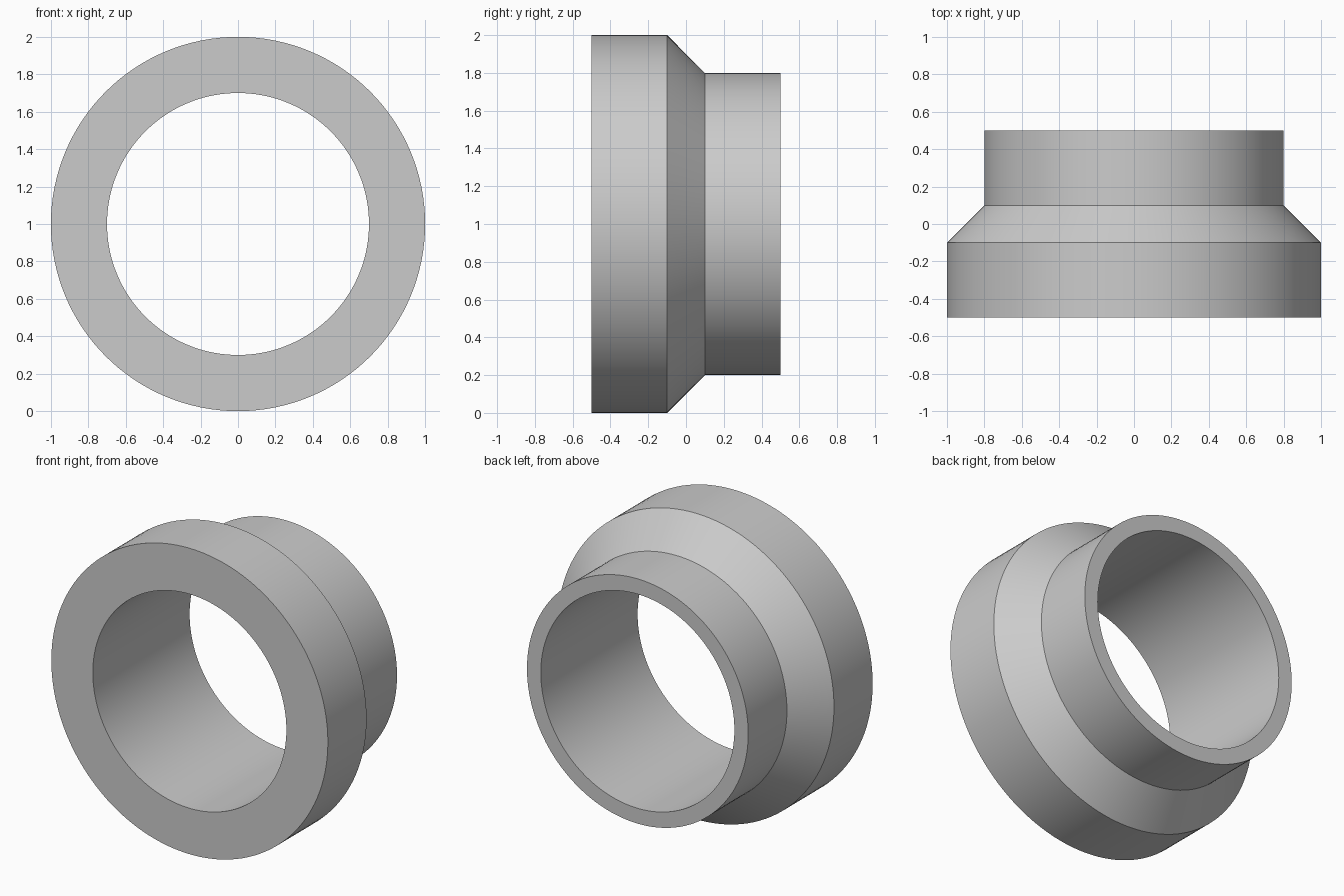
import bpy
import bmesh
from math import radians, tau
from mathutils import Matrix, Vector

cube = bpy.data.objects.get("Cube")
if cube:
    bpy.data.objects.remove(cube, do_unlink=True)

SEGMENTS = 128
CENTRE = Vector((0, 0, 1))
BORE = 0.7

# Closed wall section as (radius, y): wide collar, chamfer, narrow collar, bore
section = [(BORE, -0.5), (1, -0.5), (1, -0.1), (0.8, 0.1), (0.8, 0.5), (BORE, 0.5)]

# Plain grey finish
grey = bpy.data.materials.new("plain_grey")
grey.use_nodes = True
colour = (0.6, 0.6, 0.6, 1)
grey.diffuse_color = colour
grey.node_tree.nodes["Principled BSDF"].inputs["Base Color"].default_value = colour

# Revolve the section around the y axis
bm = bmesh.new()
rings = []
for i in range(SEGMENTS):
    turn = Matrix.Rotation(tau * i / SEGMENTS, 4, "Y")
    rings.append([bm.verts.new(CENTRE + turn @ Vector((r, y, 0))) for r, y in section])
for i, ring in enumerate(rings):
    following = rings[(i + 1) % SEGMENTS]
    for j in range(len(section)):
        k = (j + 1) % len(section)
        bm.faces.new((ring[j], ring[k], following[k], following[j]))
bmesh.ops.recalc_face_normals(bm, faces=bm.faces)

mesh = bpy.data.meshes.new("reducer_sleeve")
bm.to_mesh(mesh)
bm.free()
mesh.materials.append(grey)
sleeve = bpy.data.objects.new("reducer_sleeve", mesh)
bpy.context.collection.objects.link(sleeve)

# Smooth round walls with crisp rims
bpy.ops.object.select_all(action="DESELECT")
sleeve.select_set(True)
bpy.context.view_layer.objects.active = sleeve
bpy.ops.object.shade_smooth_by_angle(angle=radians(30))
